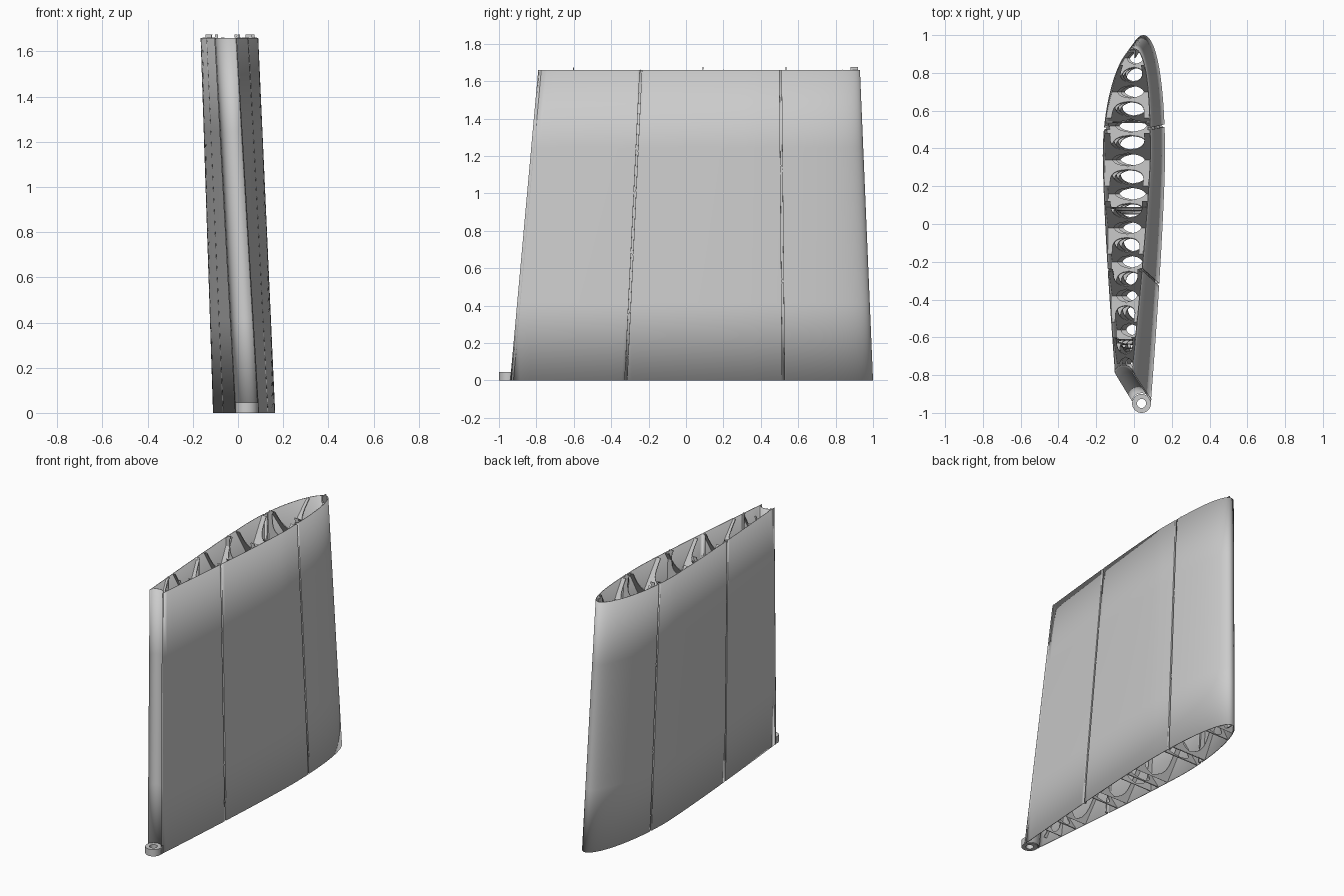
import bpy, bmesh, math

cube = bpy.data.objects.get("Cube")
if cube:
    bpy.data.objects.remove(cube, do_unlink=True)

HEIGHT = 1.66
PEG = 0.015
PEAK = 0.33          # chord fraction of the thickest point
SEAMS = (0.247, 0.681)

grey = bpy.data.materials.new("light grey")
grey.use_nodes = True
grey.diffuse_color = (0.6, 0.6, 0.6, 1)
grey.node_tree.nodes["Principled BSDF"].inputs["Base Color"].default_value = (0.6, 0.6, 0.6, 1)


def mix(a, b, f):
    return a + (b - a) * f


def chord_y(t, f):
    """Depth position at chord fraction t and height fraction f."""
    return mix(1.0, 0.93, f) - mix(1.94, 1.72, f) * t


def chord_t(y, f):
    return (mix(1.0, 0.93, f) - y) / mix(1.94, 1.72, f)


def section(t, f):
    """Centre line x and half thickness of the wing."""
    thick = mix(0.1375, 0.1275, f)
    nose, mid, tail = mix(0.05, 0.0, f), mix(0.027, -0.038, f), mix(0.04, -0.055, f)
    if t < PEAK:
        k = 1 - t / PEAK
        return mix(mid, nose, k * k), thick * math.sqrt(max(0, 1 - k * k))
    s = (t - PEAK) / (1 - PEAK)
    return mix(mid, tail, s), thick * (1 - 0.64 * s ** 1.3)


def finish(name, bm, thickness=0, smooth=False):
    mesh = bpy.data.meshes.new(name)
    bmesh.ops.recalc_face_normals(bm, faces=bm.faces[:])
    bm.to_mesh(mesh)
    bm.free()
    obj = bpy.data.objects.new(name, mesh)
    bpy.context.collection.objects.link(obj)
    mesh.materials.append(grey)
    if thickness:
        mod = obj.modifiers.new("thickness", 'SOLIDIFY')
        mod.thickness = thickness
        mod.offset = -1 if smooth else 0
    if smooth:
        bpy.ops.object.select_all(action='DESELECT')
        obj.select_set(True)
        bpy.context.view_layer.objects.active = obj
        bpy.ops.object.shade_smooth_by_angle(angle=math.radians(30))
    return obj


# Skin: lofted aerofoil with two seam grooves per side and a hollow trailing edge
stations = [((i / 40) ** 2 * PEAK, 0) for i in range(1, 41)]
stations += [(mix(PEAK, 1, i / 24), 0) for i in range(1, 25)]
for seam in SEAMS:
    stations = [p for p in stations if abs(p[0] - seam) > 0.004]
    stations += [(seam - 0.0032, 0), (seam - 0.003, 0.012),
                 (seam + 0.003, 0.012), (seam + 0.0032, 0)]
stations.sort()


def skin_ring(f):
    pts = []
    for t, inset in reversed(stations):
        c, h = section(t, f)
        pts.append((c - h + inset, chord_y(t, f)))
    pts.append((section(0, f)[0], chord_y(0, f)))
    for t, inset in stations:
        c, h = section(t, f)
        pts.append((c + h - inset, chord_y(t, f)))
    c, h = section(1, f)
    for i in range(1, 16):
        a = math.pi * i / 16
        pts.append((c + h * math.cos(a), chord_y(1, f) + 0.9 * h * math.sin(a)))
    return pts


bm = bmesh.new()
rings = [[bm.verts.new((x, y, f * HEIGHT)) for x, y in skin_ring(f)]
         for f in (0, 0.25, 0.5, 0.75, 1)]
for low, high in zip(rings, rings[1:]):
    for i in range(len(low)):
        j = (i + 1) % len(low)
        bm.faces.new((low[i], low[j], high[j], high[i]))
finish("wing_skin", bm, 0.005, True)


# Internal webs: thin panels across the wing with rounded lightening holes
def web(name, y0, y1, top=HEIGHT, cell=0.3):
    bm = bmesh.new()
    steps = 160
    last = None
    for i in range(steps + 1):
        z = top * i / steps
        y = mix(y0, y1, i / steps)
        f = min(z / HEIGHT, 1)
        t = chord_t(y, f)
        if not 0.02 < t < 0.96:
            last = None
            continue
        c, h = section(t, f)
        h = max(h - (0.004 if z <= HEIGHT else 0.014), 0.004)
        q = abs(2 * ((z / cell) % 1) - 1) * 1.12
        hole = h * 0.74 * math.sqrt(max(0, 1 - q ** 4))
        row = [bm.verts.new((c + x, y, z)) for x in (-h, -hole, hole, h)]
        if last:
            for a in (0, 2):
                bm.faces.new((last[a], last[a + 1], row[a + 1], row[a]))
        last = row
    bmesh.ops.remove_doubles(bm, verts=bm.verts[:], dist=0.0004)
    if bm.faces:
        finish(name, bm, 0.005)
    else:
        bm.free()


for n in range(9):
    start = -1.6 + 0.36 * n
    web(f"diagonal_rib_rising_{n + 1}", start, start + 1.0)
    web(f"diagonal_rib_falling_{n + 1}", start + 1.0, start)

# Upright spars that stand slightly proud of the upper end
for n, y_top in enumerate((-0.6, 0.09, 0.535)):
    y_base = chord_y(chord_t(y_top, 1), 0)
    web(f"spar_{n + 1}", y_base, y_top, HEIGHT + PEG)

# Nose stiffener behind the leading edge
bm = bmesh.new()
bmesh.ops.create_cube(bm, size=1)
for v in bm.verts:
    f = v.co.z + 0.5
    v.co = (mix(0.047, 0.005, f) + v.co.x * 0.008,
            mix(0.97, 0.9, f) + v.co.y * 0.04, f * (HEIGHT + PEG))
finish("nose_stiffener", bm)

# Hinge lug with a round hole at the foot of the trailing edge
bm = bmesh.new()
count = 32
loops = []
for radius, z in ((0.05, 0), (0.05, 0.045), (0.024, 0.045), (0.024, 0)):
    loops.append([bm.verts.new((0.04 + radius * math.cos(math.tau * i / count),
                                -0.95 + radius * math.sin(math.tau * i / count), z))
                  for i in range(count)])
for k in range(4):
    a, b = loops[k], loops[(k + 1) % 4]
    for i in range(count):
        j = (i + 1) % count
        bm.faces.new((a[i], a[j], b[j], b[i]))
finish("hinge_lug", bm, smooth=True)
